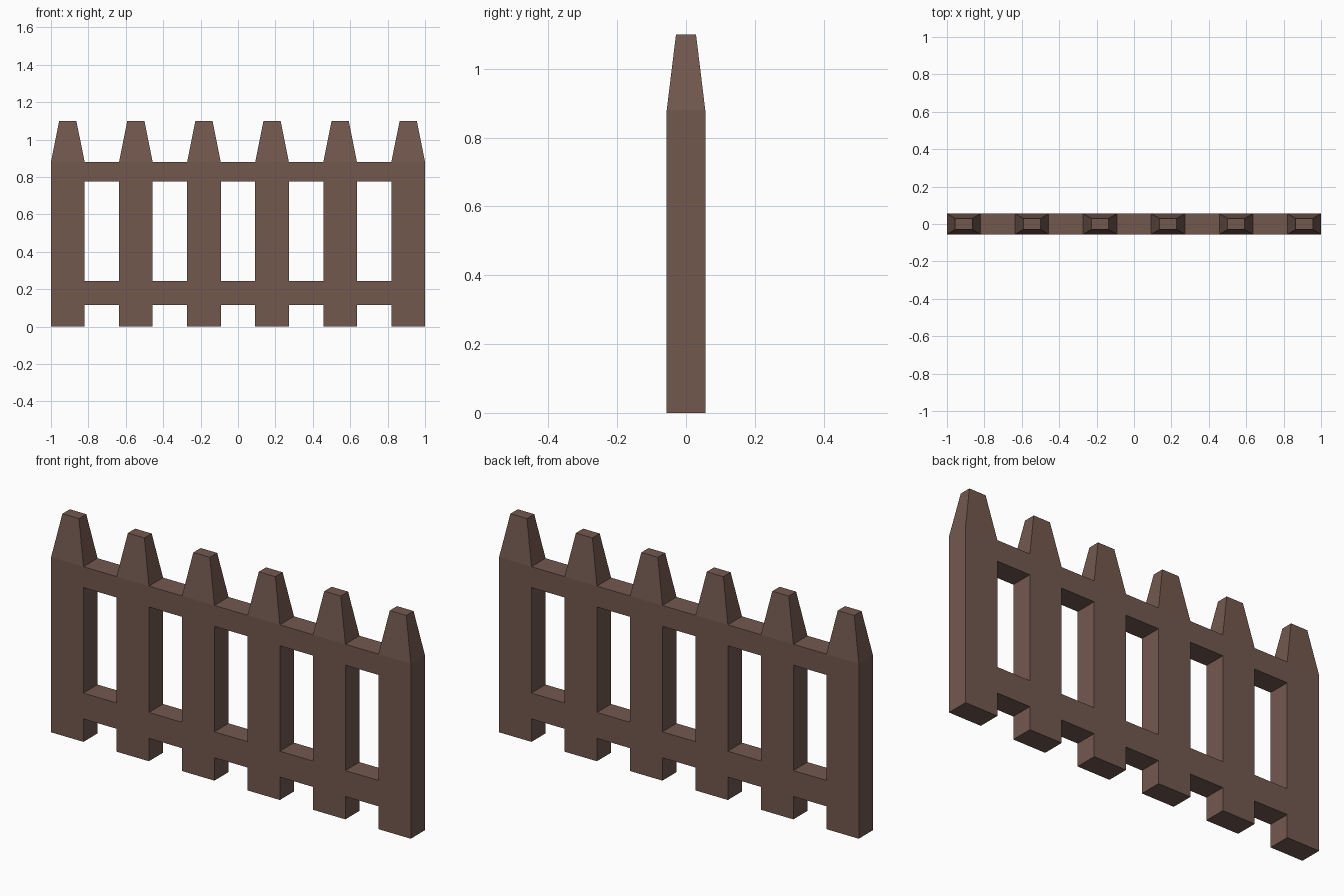
import bpy, bmesh

if "Cube" in bpy.data.objects:
    bpy.data.objects.remove(bpy.data.objects["Cube"])

POSTS = 6
POST_W = 0.18
STEP = (2.0 - POST_W) / (POSTS - 1)
HALF_D = 0.056
LEVELS = [0.0, 0.115, 0.245, 0.775, 0.88, 1.10]  # rail edges, shoulder, tip
RAIL_ROWS = {1, 3}

wood = bpy.data.materials.new("brown wood")
wood.diffuse_color = (0.171, 0.098, 0.078, 1)
wood.use_nodes = True
wood.node_tree.nodes["Principled BSDF"].inputs["Base Color"].default_value = wood.diffuse_color

bm = bmesh.new()

# Front outline: full-height posts joined by two flush rails
columns = []
for i in range(POSTS):
    left = -1 + i * STEP
    columns.append((left, left + POST_W, True))
    if i < POSTS - 1:
        columns.append((left + POST_W, left + STEP, False))
for x0, x1, is_post in columns:
    for row, (z0, z1) in enumerate(zip(LEVELS, LEVELS[1:])):
        if is_post or row in RAIL_ROWS:
            bm.faces.new([bm.verts.new((x, -HALF_D, z))
                          for x, z in ((x0, z0), (x1, z0), (x1, z1), (x0, z1))])
bmesh.ops.remove_doubles(bm, verts=bm.verts, dist=1e-4)

# Thickness
ext = bmesh.ops.extrude_face_region(bm, geom=bm.faces[:], use_keep_orig=True)
bmesh.ops.translate(bm, vec=(0, 2 * HALF_D, 0),
                    verts=[g for g in ext["geom"] if isinstance(g, bmesh.types.BMVert)])

# Tapered post tips
for v in bm.verts:
    if v.co.z > 1.0:
        i = round((v.co.x + 1 - POST_W / 2) / STEP)
        cx = -1 + POST_W / 2 + i * STEP
        v.co.x = cx + (v.co.x - cx) * 0.51
        v.co.y *= 0.52

bmesh.ops.recalc_face_normals(bm, faces=bm.faces)
bmesh.ops.dissolve_limit(bm, angle_limit=0.01, verts=bm.verts, edges=bm.edges)

mesh = bpy.data.meshes.new("picket_fence")
bm.to_mesh(mesh)
bm.free()
mesh.materials.append(wood)
fence = bpy.data.objects.new("picket_fence", mesh)
bpy.context.collection.objects.link(fence)
